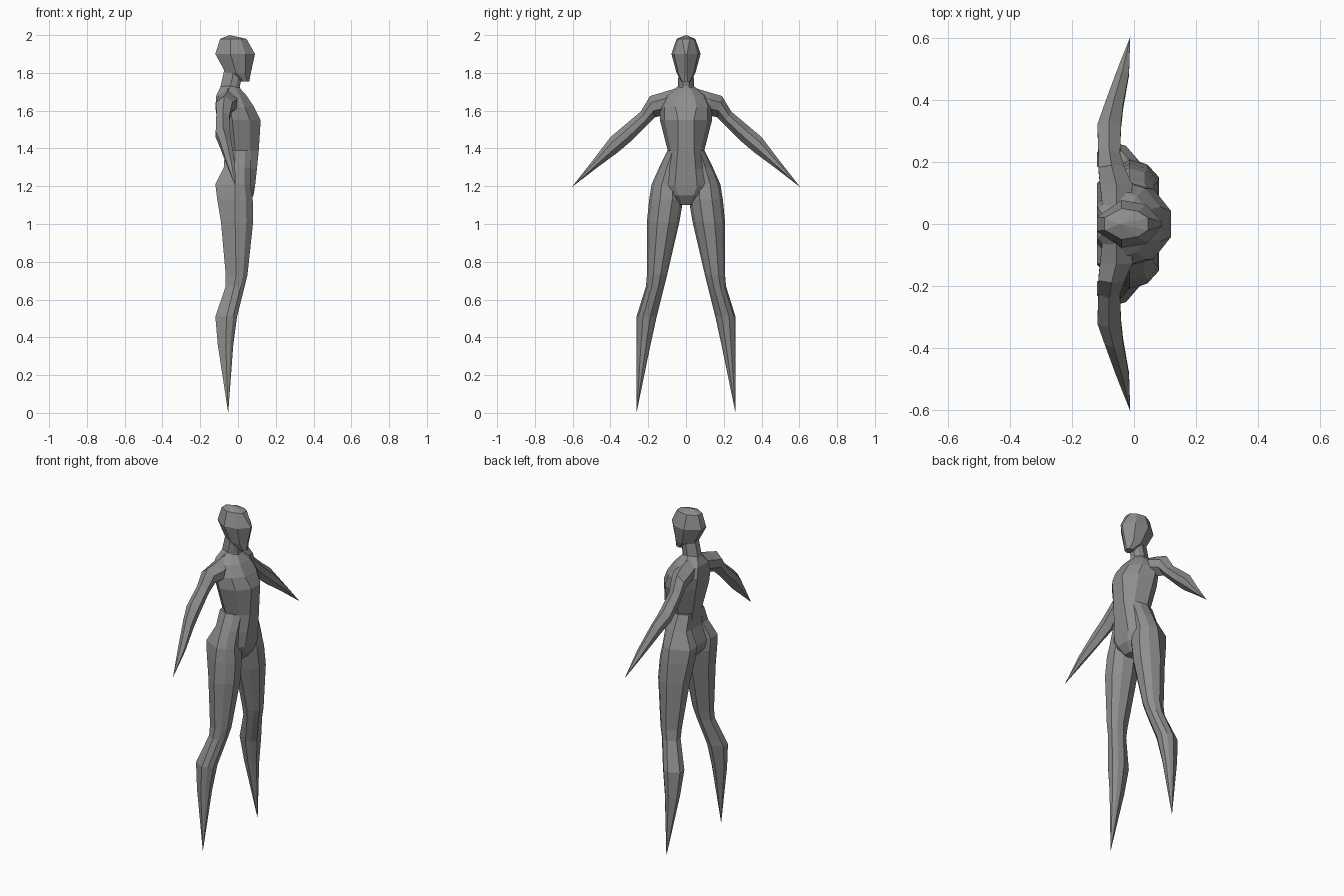
import bpy
import bmesh

grey = bpy.data.materials.new("plain grey")
grey.diffuse_color = (0.27, 0.27, 0.27, 1)


def loft(name, rings, side=1):
    """Skin a stack of equal-sized point rings; one-point rings make tips."""
    bm = bmesh.new()
    rows = [[bm.verts.new((x, y * side, z)) for x, y, z in r] for r in rings]
    for a, b in zip(rows, rows[1:]):
        n = max(len(a), len(b))
        for i in range(n):
            j = (i + 1) % n
            if len(b) == 1:
                bm.faces.new((a[i], a[j], b[0]))
            elif len(a) == 1:
                bm.faces.new((a[0], b[j], b[i]))
            else:
                bm.faces.new((a[i], a[j], b[j], b[i]))
    for r in (rows[0], rows[-1]):
        if len(r) > 2:
            bm.faces.new(r)
    bmesh.ops.recalc_face_normals(bm, faces=bm.faces)
    me = bpy.data.meshes.new(name)
    bm.to_mesh(me)
    bm.free()
    me.materials.append(grey)
    ob = bpy.data.objects.new(name, me)
    bpy.context.collection.objects.link(ob)
    return ob


def level(z, back, front, w, mid, ff=0.4, fb=0.45, yc=0.0):
    """Horizontal eight-sided ring: front edge, front corners, sides, back edge."""
    corner = mid + 0.62 * (front - mid)
    half = [(front, ff * w), (corner, 0.82 * w), (mid, w), (back, fb * w)]
    pts = half + [(x, -y) for x, y in reversed(half)]
    return [(x, yc + y, z) for x, y in pts]


# Head: faceted, with a ridge down the face
loft("head", [
    level(1.755, 0.0, 0.06, 0.025, 0.03, 0.3),
    level(1.80, -0.065, 0.068, 0.05, -0.01, 0.12),
    level(1.90, -0.12, 0.09, 0.077, -0.04, 0.08, 0.3),
    level(1.98, -0.095, 0.045, 0.05, -0.04, 0.4, 0.4),
    [(-0.045, 0, 2.0)],
])

# Neck
loft("neck", [
    level(1.67, -0.10, 0.02, 0.05, -0.04),
    level(1.73, -0.092, 0.01, 0.042, -0.04),
    level(1.82, -0.072, 0.03, 0.04, -0.02),
])

# Torso down to the crotch
loft("torso", [
    level(1.73, -0.09, 0.0, 0.04, -0.045),
    level(1.68, -0.115, 0.045, 0.11, -0.05),
    level(1.62, -0.12, 0.085, 0.14, -0.045),
    level(1.55, -0.11, 0.12, 0.138, -0.03, 0.3),
    level(1.39, -0.075, 0.11, 0.097, -0.015, 0.45),
    level(1.29, -0.07, 0.10, 0.115, -0.01, 0.45),
    level(1.20, -0.10, 0.09, 0.14, -0.01, 0.42),
    level(1.15, -0.09, 0.082, 0.11, -0.01, 0.35),
    level(1.10, -0.05, 0.045, 0.035, 0.0, 0.6),
])

# Leg levels: height, back, front, inner y, outer y, side x
leg_levels = [
    (1.39, -0.07, 0.07, 0.015, 0.097, -0.015),
    (1.30, -0.075, 0.065, 0.015, 0.142, -0.015),
    (1.21, -0.12, 0.065, 0.015, 0.182, -0.015),
    (1.13, -0.11, 0.078, 0.015, 0.195, -0.015),
    (1.01, -0.09, 0.08, 0.035, 0.207, -0.015),
    (0.73, -0.065, 0.05, 0.10, 0.207, -0.01),
    (0.67, -0.065, 0.035, 0.115, 0.212, -0.02),
    (0.51, -0.12, -0.005, 0.155, 0.262, -0.06),
    (0.36, -0.107, -0.025, 0.188, 0.262, -0.065),
]

# Arm sections: upper edge (y, z), lower edge (y, z), back x, front x
arm_sections = [
    ((0.04, 1.722), (0.04, 1.60), -0.10, -0.01),
    ((0.13, 1.695), (0.12, 1.575), -0.11, -0.005),
    ((0.19, 1.678), (0.165, 1.565), -0.115, -0.03),
    ((0.24, 1.595), (0.20, 1.53), -0.115, -0.045),
    ((0.335, 1.515), (0.295, 1.435), -0.118, -0.042),
    ((0.40, 1.46), (0.36, 1.38), -0.095, -0.035),
    ((0.495, 1.335), (0.475, 1.295), -0.058, -0.016),
]

for side, label in ((1, "left"), (-1, "right")):
    # Legs taper to a point at the foot
    rings = [level(z, b, f, (o - i) / 2, m, 0.36, 0.4, (i + o) / 2)
             for z, b, f, i, o, m in leg_levels]
    loft(label + "_leg", rings + [[(-0.052, 0.262, 0.0)]], side)

    # Arms taper to a point at the hand
    rings = []
    for up, low, xb, xf in arm_sections:
        xm = (xb + xf) / 2
        spots = [(xm, 0), (xf, 0.3), (xf, 0.7), (xm, 1), (xb, 0.7), (xb, 0.3)]
        rings.append([(x, up[0] + (low[0] - up[0]) * t,
                       up[1] + (low[1] - up[1]) * t) for x, t in spots])
    loft(label + "_arm", rings + [[(-0.012, 0.605, 1.195)]], side)
